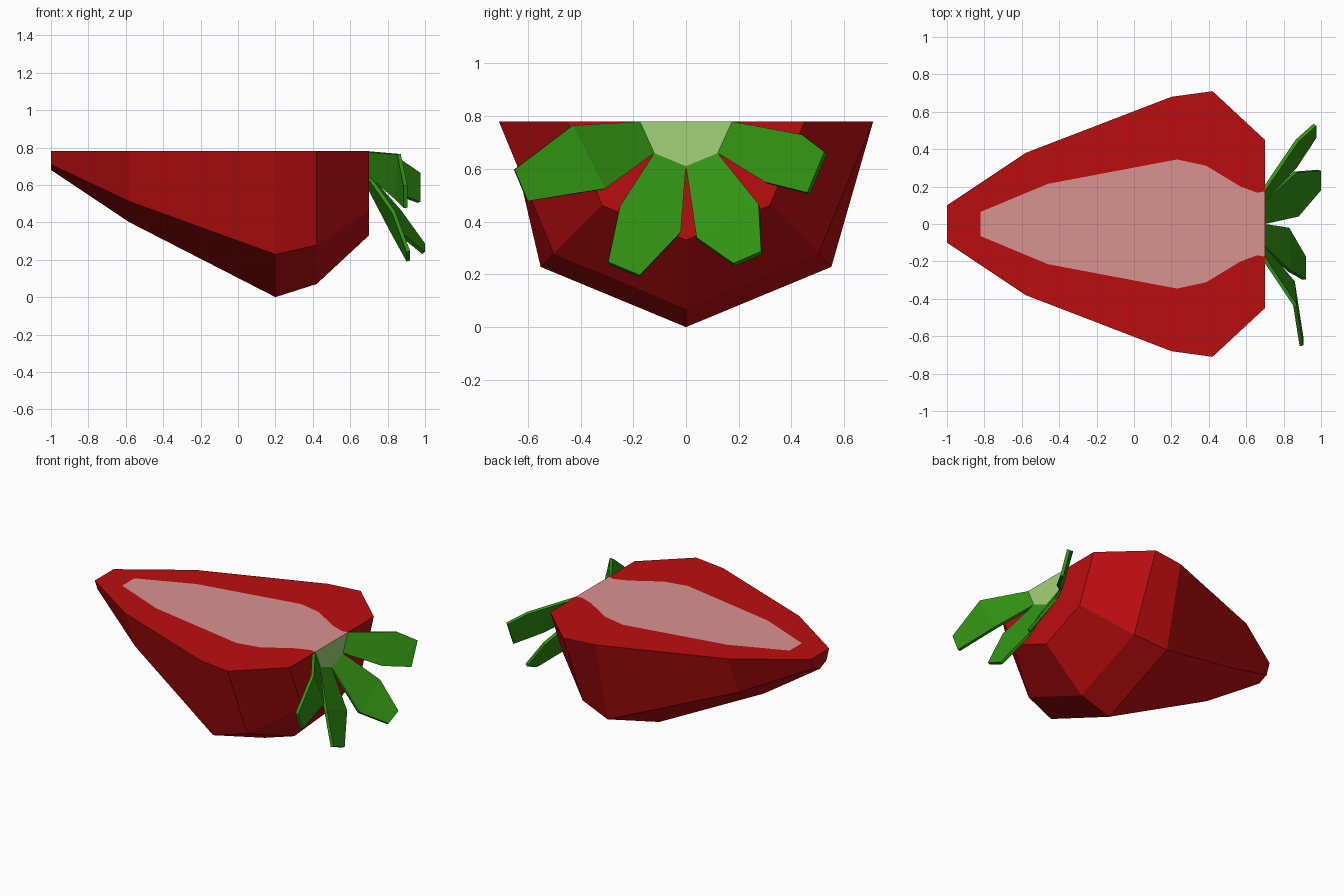
import bpy, math
from mathutils import Vector

if "Cube" in bpy.data.objects:
    bpy.data.objects.remove(bpy.data.objects["Cube"])


def material(name, rgb):
    m = bpy.data.materials.new(name)
    m.diffuse_color = (*rgb, 1)
    m.use_nodes = True
    m.node_tree.nodes["Principled BSDF"].inputs["Base Color"].default_value = m.diffuse_color
    return m


RED = material("berry red", (0.50, 0.004, 0.005))
PINK = material("pale pink flesh", (0.70, 0.29, 0.28))
GREEN = material("leaf green", (0.032, 0.29, 0.006))
LIGHT = material("light green", (0.36, 0.65, 0.19))


def build(name, verts, faces, mat, outward):
    """Mesh object whose faces are wound to agree with outward(face centre)."""
    fixed = []
    for f in faces:
        pts = [Vector(verts[i]) for i in f]
        n = Vector()
        for a, b in zip(pts, pts[1:] + pts[:1]):
            n += a.cross(b)
        centre = sum(pts, Vector()) / len(pts)
        fixed.append(f if n.dot(outward(centre)) > 0 else f[::-1])
    me = bpy.data.meshes.new(name)
    me.from_pydata(verts, [], fixed)
    me.materials.append(mat)
    ob = bpy.data.objects.new(name, me)
    bpy.context.collection.objects.link(ob)
    return ob


def flat(name, pts, mat, normal):
    return build(name, pts, [list(range(len(pts)))], mat, lambda c: Vector(normal))


TOP, END = 0.78, 0.70


def half_ring(x, r, top=None):
    """Lower half of an octagon hanging from the cut plane."""
    pts = []
    for i in range(5):
        a = math.pi * i / 4
        pts.append((x, -r * math.cos(a), TOP - r * math.sin(a)))
    if top:
        pts[0], pts[4] = (x, -top, TOP), (x, top, TOP)
    return pts


# Berry skin: lofted half octagons, with a small flat nose
rings = [half_ring(-1, 0.10), half_ring(-0.58, 0.38), half_ring(0.2, 0.78, 0.68),
         half_ring(0.42, 0.71), half_ring(END, 0.45)]
verts = [p for r in rings for p in r]
faces = [[k * 5 + i, k * 5 + i + 1, k * 5 + i + 6, k * 5 + i + 5]
         for k in range(4) for i in range(4)]
faces.append([0, 1, 2, 3, 4])
build("berry_skin", verts, faces, RED, lambda c: c - Vector((0.1, 0, 0.7)))

# Sliced top: pale core inside a red rim
core_half = [(-0.82, 0.065), (-0.46, 0.215), (0.23, 0.345), (0.385, 0.312),
             (0.57, 0.20), (0.66, 0.167), (END, 0.175)]
core = [(x, -y, TOP) for x, y in core_half[::-1]] + [(x, y, TOP) for x, y in core_half]
rim = [r[0] for r in rings[::-1]] + [r[4] for r in rings]
flat("sliced_core", core, PINK, (0, 0, 1))
flat("sliced_rim", rim + core[::-1], RED, (0, 0, 1))

# Stem end: light calyx set in the red end
hub = half_ring(END, 0.17, 0.175)
flat("calyx", hub, LIGHT, (1, 0, 0))
flat("stem_end", rings[-1] + hub[::-1], RED, (1, 0, 0))

# Leaves: one from each calyx edge, as mid pair then tip pair
leaves = [
    [(0.87, -0.43, 0.765), (0.86, -0.307, 0.525), (0.905, -0.60, 0.478), (0.905, -0.65, 0.598)],
    [(0.84, -0.25, 0.46), (0.83, -0.02, 0.36), (0.92, -0.175, 0.197), (0.92, -0.295, 0.247)],
    [(0.88, 0.04, 0.34), (0.87, 0.275, 0.467), (1.0, 0.285, 0.287), (1.0, 0.18, 0.242)],
    [(0.87, 0.30, 0.55), (0.88, 0.44, 0.73), (0.975, 0.525, 0.665), (0.975, 0.46, 0.51)],
]
for i, pts in enumerate(leaves):
    leaf = build(f"leaf_{i + 1}", [hub[i], hub[i + 1]] + pts,
                 [[0, 1, 3, 2], [2, 3, 4, 5]], GREEN, lambda c: Vector((1, 0, 0)))
    thick = leaf.modifiers.new("thickness", 'SOLIDIFY')
    thick.thickness = 0.02
    thick.offset = -1
